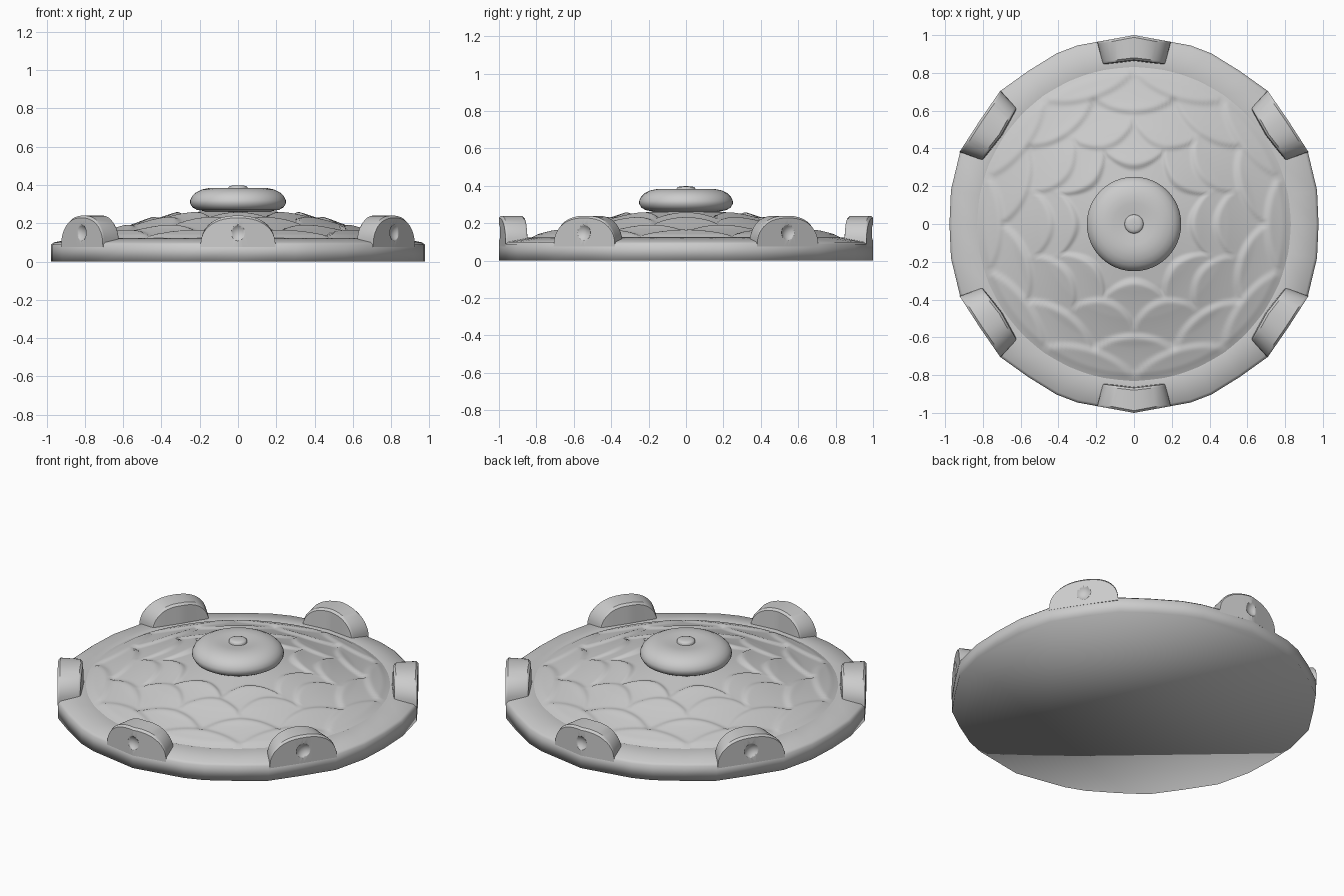
import bpy, bmesh, math
from mathutils import Vector

if "Cube" in bpy.data.objects:
    bpy.data.objects.remove(bpy.data.objects["Cube"])


def finish(name, bm, angle=35):
    bmesh.ops.recalc_face_normals(bm, faces=bm.faces)
    me = bpy.data.meshes.new(name)
    bm.to_mesh(me)
    bm.free()
    ob = bpy.data.objects.new(name, me)
    bpy.context.collection.objects.link(ob)
    bpy.ops.object.select_all(action='DESELECT')
    ob.select_set(True)
    bpy.context.view_layer.objects.active = ob
    bpy.ops.object.shade_smooth_by_angle(angle=math.radians(angle))
    return ob


def loft(bm, rings, cap_start=False, cap_end=False):
    loops = [[bm.verts.new(p) for p in ring] for ring in rings]
    n = len(loops[0])
    for a, b in zip(loops, loops[1:]):
        for i in range(n):
            j = (i + 1) % n
            bm.faces.new((a[i], a[j], b[j], b[i]))
    if cap_start:
        bm.faces.new(loops[0])
    if cap_end:
        bm.faces.new(loops[-1])


def circle(r, z, n):
    return [(r * math.cos(2 * math.pi * i / n), r * math.sin(2 * math.pi * i / n), z) for i in range(n)]


def interp(pts, x):
    for (a, u), (b, v) in zip(pts, pts[1:]):
        if x <= b:
            return u + (v - u) * (x - a) / (b - a)
    return pts[-1][1]


# Rim: faceted outline mirrored from one quadrant, closed by a flat back
quad = [(.977, 0), (.969, .18), (.92, .385), (.81, .555), (.70, .71), (.56, .81), (.41, .903),
        (.30, .945), (.19, .965), (0, 1)]
half = quad + [(-x, y) for x, y in quad[-2::-1]]
outline = half + [(x, -y) for x, y in half[-2:0:-1]]


def ring(s, z):
    return [(x * s, y * s, z) for x, y in outline]


def round_ring(r, z):
    return [(*(Vector(p).normalized() * r), z) for p in outline]


bm = bmesh.new()
loft(bm, [ring(1, 0), ring(1, .088), ring(.985, .1),
          round_ring(.84, .124), round_ring(.80, .11)], cap_start=True)
finish("rim", bm, 100)

# Scaled dome: polar height field with staggered overlapping scales
BASE = [(0, .265), (.2, .255), (.35, .23), (.5, .198), (.65, .156), (.84, .115), (1, .1)]
ROWS = [(.28, 8, 0), (.41, 10, .5), (.57, 10, 0), (.68, 10, .5)]   # tip radius, count, phase


def dome_z(r, th):
    add = .006
    for tip, n, phase in ROWS:
        u = ((th + math.pi / 2) * n / (2 * math.pi) + phase + .5) % 1 * 2 - 1
        d = r - (tip + .16 * (1 - math.sqrt(1 - .92 * u * u)))
        if d > 0:
            rise = min(1, d / .045)
            rise = rise * rise * (3 - 2 * rise)
            add = add * (1 - rise) + rise * .032 * (1 - .4 * u * u) * math.exp(-d / .14)
    return interp(BASE, r) + add * min(1, max(0, (.85 - r) / .06))


bm = bmesh.new()
N, M = 240, 72
loft(bm, [[(x, y, dome_z(r, math.atan2(y, x))) for x, y, _ in circle(r, 0, N)]
          for r in [.1 + .745 * k / M for k in range(M + 1)]])
finish("scaled_dome", bm, 80)


# Centre boss and its button
def turned(name, profile, n=48):
    bm = bmesh.new()
    loft(bm, [circle(r, z, n) for r, z in profile], True, True)
    return finish(name, bm, 50)


turned("boss", [(.14, .25), (.18, .264), (.215, .27), (.238, .283), (.25, .303), (.25, .32), (.24, .342),
                (.22, .361), (.19, .376), (.15, .384), (.11, .384), (.07, .379), (.03, .376)])
turned("boss_button", [(.05, .365), (.05, .386), (.045, .393), (.03, .397), (.01, .398)], 24)


# Rim lugs: bent rounded blocks, each with a dimple in the outer face
def lug(angle, apex, end, inner_apex, inner_end):
    a = math.radians(angle)
    out, tan = Vector((math.cos(a), math.sin(a), 0)), Vector((-math.sin(a), math.cos(a), 0))
    up = Vector((0, 0, 1))
    K = 24
    rings = []
    for k in range(K + 1):
        s = -math.cos(math.pi * k / K)
        h = .105 + .135 * math.sqrt(max(0, 1 - abs(s) ** 2.4))
        f = abs(s)
        o, i = apex + (end - apex) * f, inner_apex + (inner_end - inner_apex) * f
        b = min(.012, (h - .08) * .4)
        sec = [(o, .075, .197), (o, h - b, .195), (o - b, h, .192), (i + b, h, .168),
               (i, h - b, .165), (i - .006, .075, .165)]
        rings.append([out * d + tan * (s * w) + up * z for d, z, w in sec])
    bm = bmesh.new()
    loft(bm, rings, True, True)
    ob = finish("rim_lug", bm, 40)

    bm = bmesh.new()
    bmesh.ops.create_uvsphere(bm, u_segments=24, v_segments=14, radius=.055)
    cutter = finish("dimple_cutter", bm)
    cutter.location = out * (apex + .034) + up * .15
    cutter.hide_render = True
    cutter.hide_set(True)
    mod = ob.modifiers.new("dimple", 'BOOLEAN')
    mod.object = cutter
    mod.operation = 'DIFFERENCE'
    mod.solver = 'EXACT'
    ob.modifiers.new("even_shading", 'WEIGHTED_NORMAL').keep_sharp = True


for ang in (90, 270):
    lug(ang, 1.0, .964, .868, .848)
for ang in (33.7, 146.3, 213.7, 326.3):
    lug(ang, .983, .980, .845, .858)
